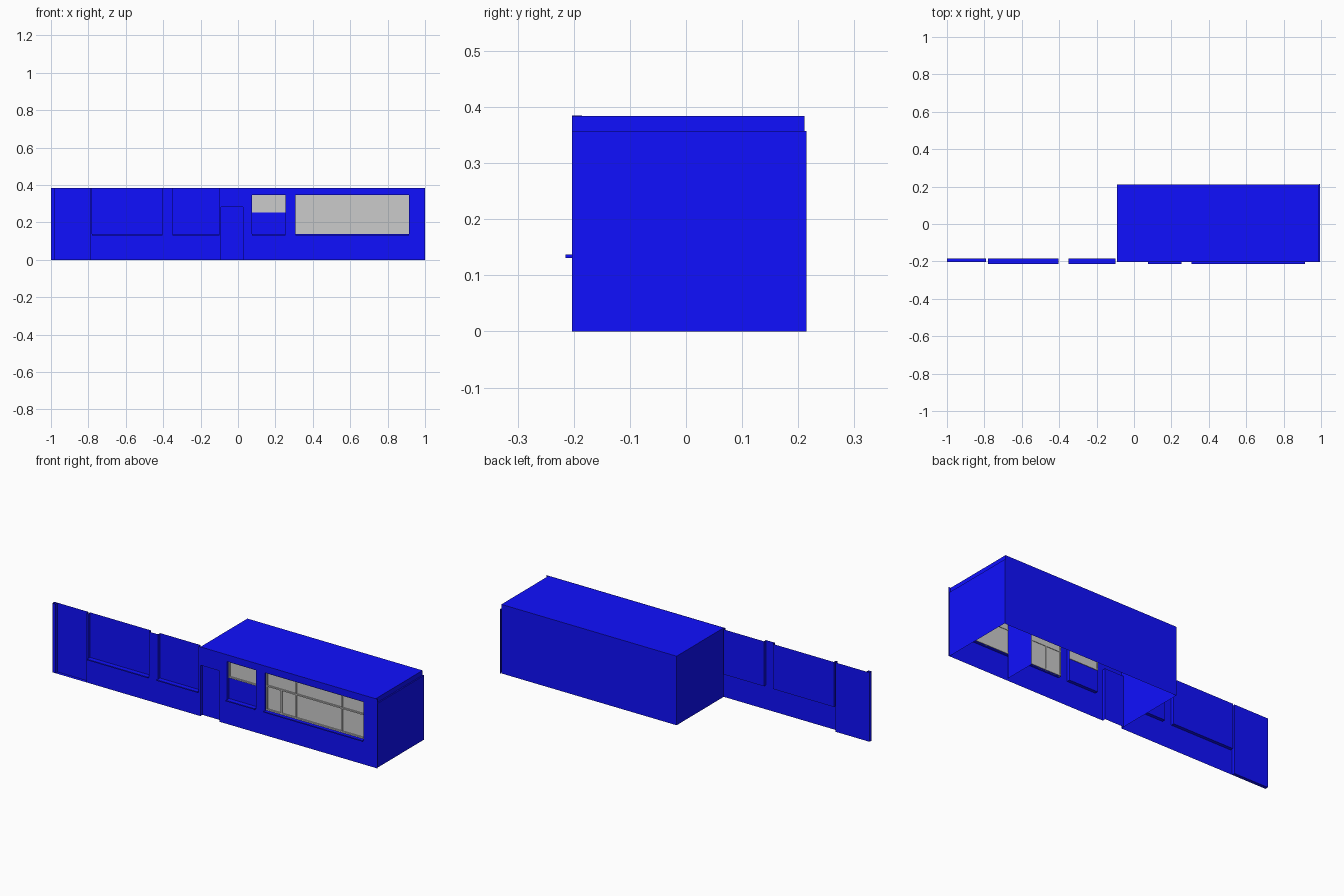
import bpy, bmesh

if "Cube" in bpy.data.objects:
    bpy.data.objects.remove(bpy.data.objects["Cube"])

blue = bpy.data.materials.new("blue_paint")
blue.diffuse_color = (0.005, 0.005, 1.0, 1)
blue.use_nodes = True
blue.node_tree.nodes["Principled BSDF"].inputs["Base Color"].default_value = blue.diffuse_color

FRONT, BACK = -0.203, -0.185      # wall face and recessed panel planes
TOP = 0.385


def make(name, quads, mat=blue):
    bm = bmesh.new()
    for q in quads:
        bm.faces.new([bm.verts.new(p) for p in q])
    bmesh.ops.remove_doubles(bm, verts=bm.verts, dist=1e-5)
    me = bpy.data.meshes.new(name)
    bm.to_mesh(me)
    bm.free()
    ob = bpy.data.objects.new(name, me)
    bpy.context.collection.objects.link(ob)
    if mat:
        me.materials.append(mat)
    return ob


# Axis-aligned rectangles
def xz(x0, x1, z0, z1, y):
    return [(x0, y, z0), (x1, y, z0), (x1, y, z1), (x0, y, z1)]


def yz(y0, y1, z0, z1, x):
    return [(x, y0, z0), (x, y1, z0), (x, y1, z1), (x, y0, z1)]


def xy(x0, x1, y0, y1, z):
    return [(x0, y0, z), (x1, y0, z), (x1, y1, z), (x0, y1, z)]


def box(name, x0, x1, y0, y1, z0, z1, mat=blue):
    return make(name, [
        xz(x0, x1, z0, z1, y0), xz(x0, x1, z0, z1, y1)[::-1],
        yz(y0, y1, z0, z1, x1), yz(y0, y1, z0, z1, x0)[::-1],
        xy(x0, x1, y0, y1, z1), xy(x0, x1, y0, y1, z0)[::-1]], mat)


def reveal(x0, x1, z0, z1):
    """Side, sill and head faces around an opening."""
    q = [yz(FRONT, BACK, z0, z1, x0), yz(FRONT, BACK, z0, z1, x1)[::-1]]
    if z0 > 0:
        q.append(xy(x0, x1, FRONT, BACK, z0))
    if z1 < TOP:
        q.append(xy(x0, x1, FRONT, BACK, z1)[::-1])
    return q


# Front wall with openings: name, x0, x1, z0, z1
openings = [
    ("end_panel", -0.98, -0.79, 0, TOP),
    ("wide_panel", -0.78, -0.405, 0.135, TOP),
    ("narrow_panel", -0.35, -0.10, 0.135, TOP),
    ("door", -0.09, 0.027, 0, 0.283),
    ("small_window", 0.075, 0.253, 0.135, 0.347),
    ("large_window", 0.307, 0.915, 0.135, 0.347),
]
wall, x = [], -1.0
for name, x0, x1, z0, z1 in openings:
    wall.append(xz(x, x0, 0, TOP, FRONT))
    if z0 > 0:
        wall.append(xz(x0, x1, 0, z0, FRONT))
    if z1 < TOP:
        wall.append(xz(x0, x1, z1, TOP, FRONT))
    wall += reveal(x0, x1, z0, z1)
    x = x1
wall.append(xz(x, 1.0, 0, TOP, FRONT))
make("front_wall", wall)

# Recessed panels, door leaf and glazing
for name, x0, x1, z0, z1 in openings:
    if name == "small_window":
        make("small_window_lower_panel", [xz(x0, x1, z0, 0.253, BACK)])
        make("small_window_glass", [xz(x0, x1, 0.253, z1, BACK)], None)
    elif name == "large_window":
        make("large_window_glass", [xz(x0, x1, z0, z1, BACK)], None)
    elif name == "end_panel":
        make(name, [xz(-1.0, x1, z0, z1, BACK), yz(FRONT, BACK, z0, z1, -1.0),
                    xy(-1.0, x1, FRONT, BACK, 0)])
    else:
        make(name, [xz(x0, x1, z0, z1, BACK)])
    # Projecting sills
    if z0 > 0:
        box(name + "_sill", x0, x1, -0.215, FRONT, 0.131, 0.137)


# Window frames and glazing bars
def bar(name, x0, x1, z0, z1):
    box(name, x0, x1, BACK - 0.007, BACK + 0.003, z0, z1, None)


def frame(name, x0, x1, z0, z1, t=0.007):
    bar(name + "_left", x0, x0 + t, z0, z1)
    bar(name + "_right", x1 - t, x1, z0, z1)
    bar(name + "_bottom", x0, x1, z0, z0 + t)
    bar(name + "_top", x0, x1, z1 - t, z1)


frame("small_window_frame", 0.075, 0.253, 0.253, 0.347)
frame("large_window_frame", 0.307, 0.915, 0.135, 0.347)
bar("large_window_transom", 0.307, 0.915, 0.267, 0.274)
bar("large_window_short_mullion", 0.397, 0.404, 0.135, 0.27)
for i, mx in enumerate((0.487, 0.77)):
    bar(f"large_window_mullion_{i}", mx, mx + 0.007, 0.135, 0.347)

# Hollow building body, open underneath
L, R, B, H = -0.09, 0.988, 0.211, 0.384
make("roof", [xy(L, R, FRONT, B, H)])
make("back_wall", [xz(L, R, 0, H, B)[::-1]])
make("left_wall", [yz(FRONT, B, 0, H, L)[::-1]])
make("roof_right_edge", [yz(FRONT, B, 0.357, H, R)])
make("right_wall", [yz(FRONT, 0.215, 0, 0.357, 0.995)])
make("right_wall_ledge", [xy(R, 0.995, FRONT, 0.215, 0.357)])
make("right_wall_corner", [xz(R, 0.995, 0, 0.357, 0.215)[::-1]])
make("inner_partition", [yz(BACK, -0.01, 0, 0.357, 0.64)])
